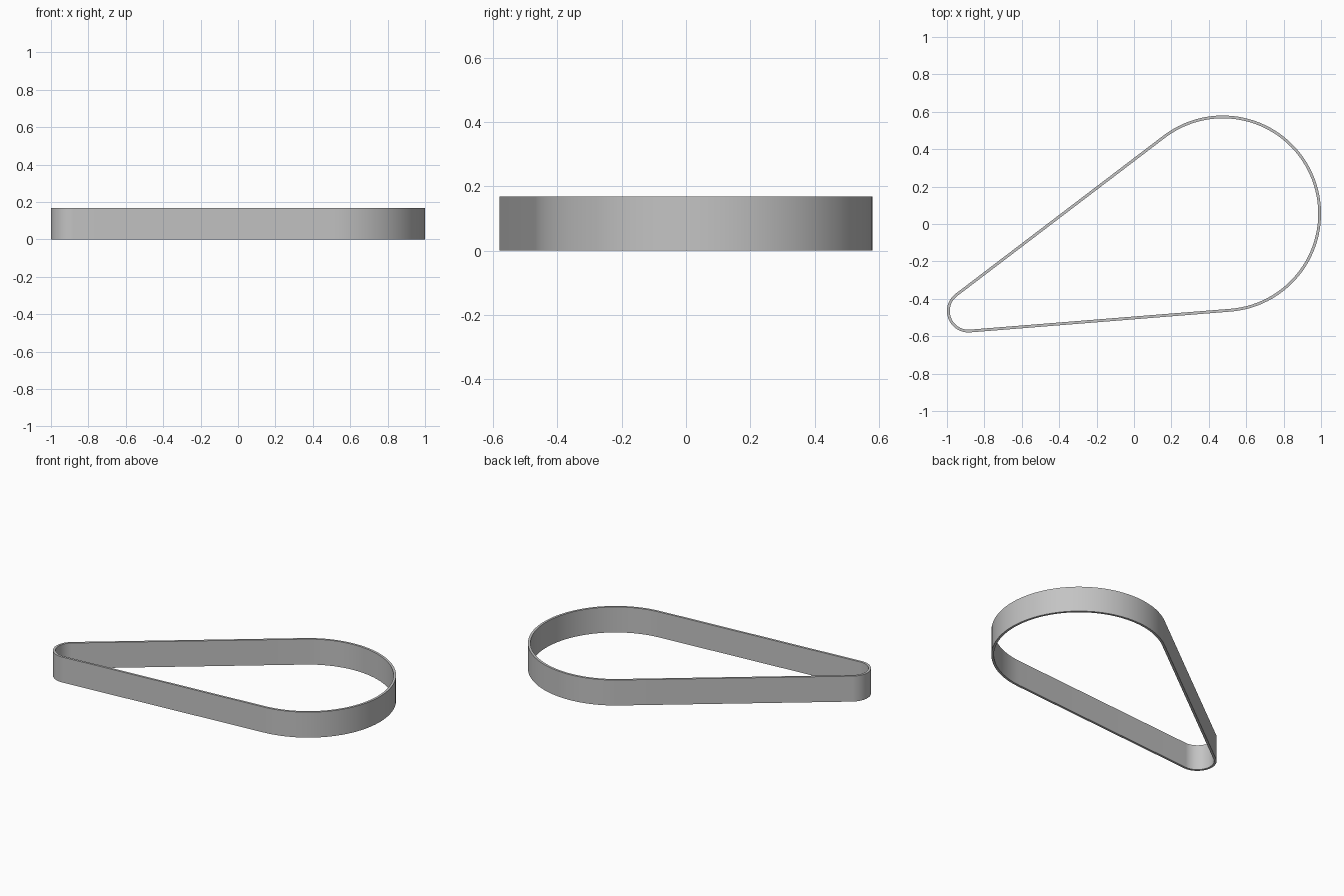
import bpy, bmesh, math
from mathutils import Vector

cube = bpy.data.objects.get("Cube")
if cube:
    bpy.data.objects.remove(cube, do_unlink=True)

HEIGHT, THICKNESS = 0.168, 0.015
big_centre, big_radius = Vector((0.475, 0.055)), 0.525
small_centre, small_radius = Vector((-0.885, -0.465)), 0.115

# Tangent directions of a belt wrapped round two pulleys
axis = big_centre - small_centre
heading = math.atan2(axis.y, axis.x)
half_wrap = math.acos((small_radius - big_radius) / axis.length)


def arc(centre, radius, start, end, steps):
    angles = [start + (end - start) * i / steps for i in range(steps + 1)]
    return [centre + radius * Vector((math.cos(a), math.sin(a))) for a in angles]


def outline(inset):
    return (arc(big_centre, big_radius - inset,
                heading - half_wrap, heading + half_wrap, 64)
            + arc(small_centre, small_radius - inset,
                  heading + half_wrap, heading - half_wrap + math.tau, 32))


# Belt: rectangular section swept round the closed outline
bm = bmesh.new()
rings = [[bm.verts.new((p.x, p.y, z)) for p in outline(inset)]
         for inset, z in ((0, 0), (0, HEIGHT), (THICKNESS, HEIGHT), (THICKNESS, 0))]
count = len(rings[0])
for r in range(4):
    a, b = rings[r], rings[(r + 1) % 4]
    for i in range(count):
        j = (i + 1) % count
        bm.faces.new((a[i], a[j], b[j], b[i]))
bmesh.ops.recalc_face_normals(bm, faces=bm.faces)
mesh = bpy.data.meshes.new("drive_belt")
bm.to_mesh(mesh)
bm.free()
belt = bpy.data.objects.new("drive_belt", mesh)
bpy.context.collection.objects.link(belt)

# Grey material
grey = bpy.data.materials.new("belt_grey")
grey.use_nodes = True
colour = (0.55, 0.55, 0.55, 1)
grey.diffuse_color = colour
grey.node_tree.nodes["Principled BSDF"].inputs["Base Color"].default_value = colour
mesh.materials.append(grey)

# Smooth sides with crisp rims
bpy.ops.object.select_all(action='DESELECT')
belt.select_set(True)
bpy.context.view_layer.objects.active = belt
bpy.ops.object.shade_smooth_by_angle(angle=math.radians(30))
